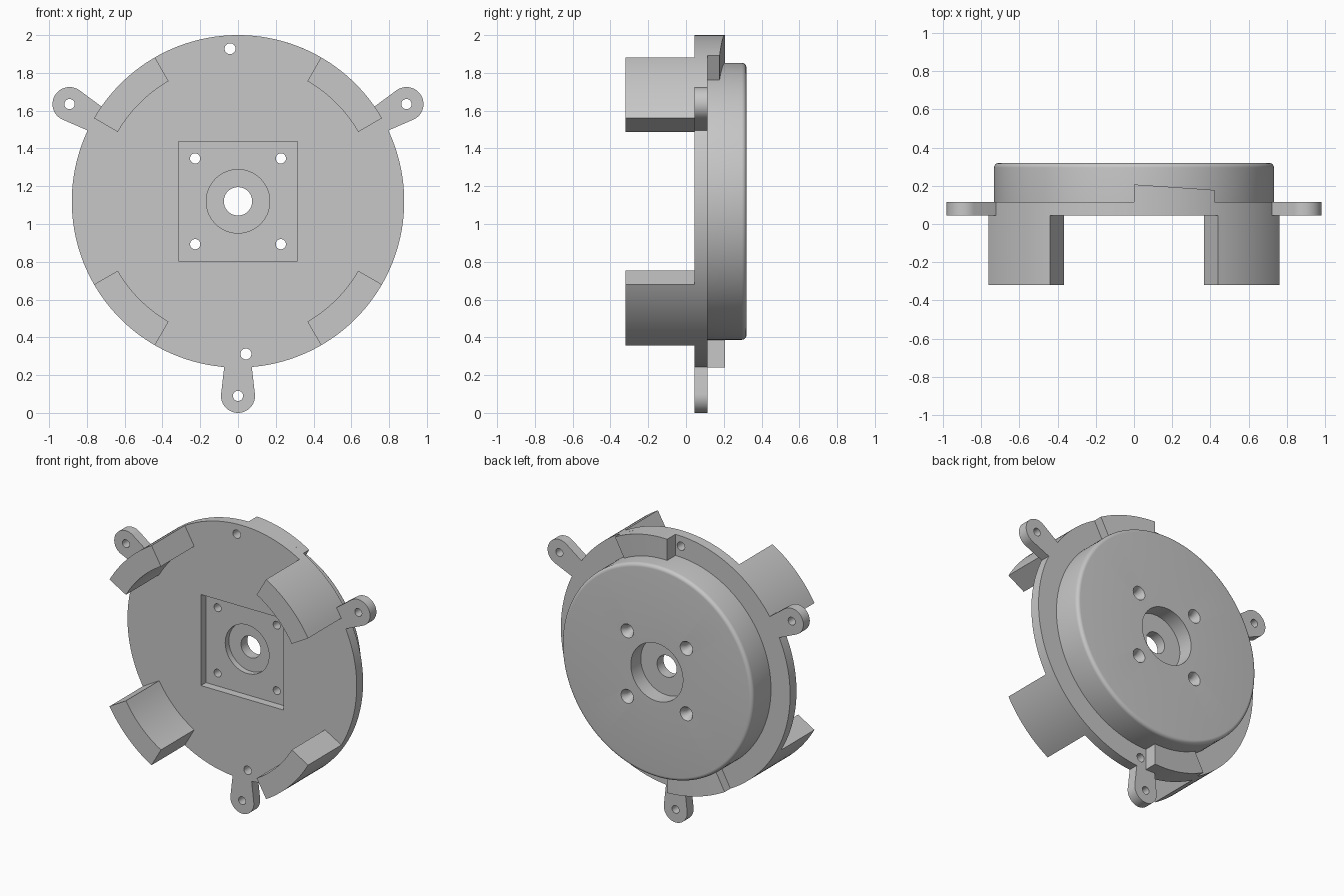
import bpy, bmesh
from math import sin, cos, pi, radians

if "Cube" in bpy.data.objects:
    bpy.data.objects.remove(bpy.data.objects["Cube"], do_unlink=True)

CZ = 1.12                        # height of the main axis
RIM, DRUM = 0.88, 0.733          # flange and drum radii
FRONT, MID, BACK = 0.045, 0.115, 0.32
SEG = 180

grey = bpy.data.materials.new("light_grey")
grey.use_nodes = True
COLOUR = (0.57, 0.57, 0.57, 1)
grey.diffuse_color = COLOUR
grey.node_tree.nodes["Principled BSDF"].inputs["Base Color"].default_value = COLOUR


def loft(name, rings, closed=False):
    """Skin a list of equal rings; cap the ends unless the loop is closed."""
    bm = bmesh.new()
    loops = [[bm.verts.new((x, y, z + CZ)) for x, y, z in ring] for ring in rings]
    n = len(loops[0])
    pairs = list(zip(loops, loops[1:]))
    if closed:
        pairs.append((loops[-1], loops[0]))
    else:
        bm.faces.new(loops[0])
        bm.faces.new(loops[-1])
    for a, b in pairs:
        for i in range(n):
            j = (i + 1) % n
            bm.faces.new((a[i], a[j], b[j], b[i]))
    bmesh.ops.recalc_face_normals(bm, faces=bm.faces[:])
    mesh = bpy.data.meshes.new(name)
    bm.to_mesh(mesh)
    bm.free()
    mesh.materials.append(grey)
    ob = bpy.data.objects.new(name, mesh)
    bpy.context.collection.objects.link(ob)
    return ob


def polar(r, y, a):
    return (r * cos(a), y, r * sin(a))


def bore(x, z, steps):
    """Round cutter along y, given (y, radius) steps."""
    return loft("cutter", [[(x + r * cos(2 * pi * i / 32), y, z + r * sin(2 * pi * i / 32))
                            for i in range(32)] for y, r in steps])


def cut(ob, cutters):
    bpy.context.view_layer.objects.active = ob
    for c in cutters:
        c.hide_render = True
        mod = ob.modifiers.new("cut", 'BOOLEAN')
        mod.operation, mod.solver, mod.object = 'DIFFERENCE', 'EXACT', c
        bpy.ops.object.modifier_apply(modifier=mod.name)
        bpy.data.objects.remove(c, do_unlink=True)


def sector(name, r0, r1, a0, a1, y0, ya, yb, n=15):
    """Ring segment whose back face runs from ya to yb."""
    rings = []
    for i in range(n + 1):
        t = i / n
        a = radians(a0 + (a1 - a0) * t)
        y1 = ya + (yb - ya) * t
        rings.append([polar(r0, y0, a), polar(r1, y0, a), polar(r1, y1, a), polar(r0, y1, a)])
    return loft(name, rings)


parts = []

# Flange and drum turned in one piece, with both centre pockets and the axle hole
FILLET = 0.025
rounded = [(DRUM - FILLET + FILLET * cos(k * pi / 12), BACK - FILLET + FILLET * sin(k * pi / 12))
           for k in range(7)]
profile = [(0.075, 0.14), (0.168, 0.14), (0.168, FRONT), (RIM, FRONT), (RIM, MID),
           (DRUM, MID)] + rounded + [(0.2, BACK), (0.2, 0.21), (0.075, 0.21)]
body = loft("drum_and_flange", [[polar(r, y, 2 * pi * i / SEG) for r, y in profile]
                                for i in range(SEG)], closed=True)

# Square recess, countersunk screw holes and flange holes
S = 0.316
square = [(-S, -S), (S, -S), (S, S), (-S, S)]
cutters = [loft("cutter", [[(x, y, z) for x, z in square] for y in (0, 0.1)])]
for sx in (-1, 1):
    for sz in (-1, 1):
        cutters.append(bore(0.227 * sx, 0.227 * sz, [(0, 0.027), (0.28, 0.027), (0.33, 0.053)]))
    cutters.append(bore(0.042 * sx, -0.808 * sx, [(0, 0.029), (0.15, 0.029)]))
cut(body, cutters)
parts.append(body)

# Four curved posts on the front
for q, label in enumerate(("upper_left", "upper_right", "lower_right", "lower_left")):
    parts.append(sector(label + "_post", 0.735, RIM, 30 + 90 * q, 60 + 90 * q, -0.32, FRONT, FRONT))

# Two sloping ramps on the back of the flange
for label, a in (("upper", 90), ("lower", 270)):
    parts.append(sector(label + "_ramp", DRUM - 0.01, RIM, a, a - 28.6, MID, 0.207, 0.178))

# Three mounting ears with holes
EAR_R, EAR = 1.03, 0.09
outline = [(0.073, 0.876)]
for k in range(25):
    t = radians(-6 + 192 * k / 24)
    outline.append((EAR * cos(t), EAR_R + EAR * sin(t)))
outline.append((-0.073, 0.876))
for label, deg in (("left", 30), ("right", 150), ("bottom", 270)):
    a = radians(deg)
    ear = loft(label + "_ear", [[(v * cos(a) - u * sin(a), y, v * sin(a) + u * cos(a))
                                 for u, v in outline] for y in (FRONT, MID)])
    cut(ear, [bore(EAR_R * cos(a), EAR_R * sin(a), [(0, 0.027), (0.2, 0.027)])])
    parts.append(ear)

# Smooth curved walls, keep edges crisp
bpy.ops.object.select_all(action='DESELECT')
for ob in parts:
    ob.select_set(True)
bpy.context.view_layer.objects.active = body
bpy.ops.object.shade_smooth_by_angle(angle=radians(30))
